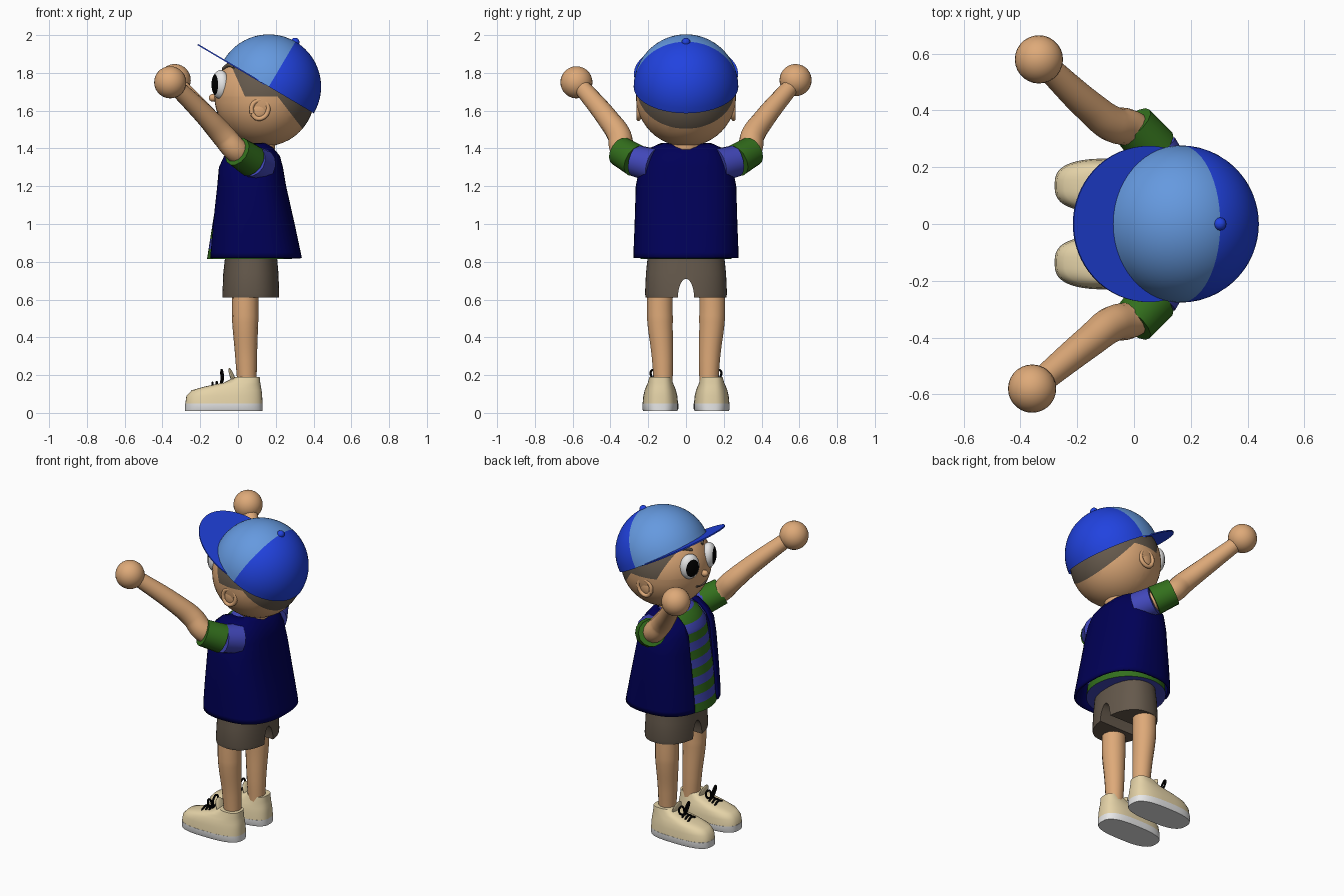
import bpy, bmesh
from math import sin, cos, pi, radians, sqrt, copysign
from mathutils import Matrix, Vector

if "Cube" in bpy.data.objects:
    bpy.data.objects.remove(bpy.data.objects["Cube"])


def material(name, *rgb):
    mat = bpy.data.materials.new(name)
    mat.use_nodes = True
    mat.diffuse_color = (*rgb, 1)
    mat.node_tree.nodes["Principled BSDF"].inputs["Base Color"].default_value = (*rgb, 1)
    return mat


SKIN = material("skin", .73, .40, .19)
SKY = material("light blue", .13, .32, .74)
BLUE = material("cap blue", .015, .055, .74)
NAVY = material("navy", 0, 0, .095)
GREEN = material("green", .033, .16, .012)
VIOLET = material("shirt blue", .055, .065, .5)
BROWN = material("brown", .13, .10, .072)
CREAM = material("cream", .78, .65, .39)
WHITE = material("white", .8, .8, .8)
BLACK = material("black", 0, 0, 0)


def activate(obj):
    bpy.ops.object.select_all(action="DESELECT")
    obj.select_set(True)
    bpy.context.view_layer.objects.active = obj


def smooth(obj):
    activate(obj)
    bpy.ops.object.shade_smooth_by_angle(angle=radians(40))
    return obj


def finish(name, bm, *mats, matrix=Matrix()):
    mesh = bpy.data.meshes.new(name)
    bm.to_mesh(mesh)
    bm.free()
    for mat in mats:
        mesh.materials.append(mat)
    obj = bpy.data.objects.new(name, mesh)
    obj.matrix_world = matrix
    bpy.context.collection.objects.link(obj)
    return smooth(obj)


def cut(bm, co, no, **options):
    geom = bm.verts[:] + bm.edges[:] + bm.faces[:]
    bmesh.ops.bisect_plane(bm, geom=geom, plane_co=co, plane_no=no, **options)


def ball(radius=1, segments=40):
    bm = bmesh.new()
    bmesh.ops.create_uvsphere(bm, u_segments=segments, v_segments=segments // 2, radius=radius)
    return bm


def ellipsoid(name, center, scale, mat, turn=Matrix()):
    matrix = Matrix.Translation(center) @ turn @ Matrix.Diagonal((*scale, 1))
    return finish(name, ball(segments=28), mat, matrix=matrix)


def oval(cx, cy, rx, ry, power, count=48):
    """Points of a superellipse, counter-clockwise."""
    for i in range(count):
        c, s = cos(2 * pi * i / count), sin(2 * pi * i / count)
        yield (cx + rx * copysign(abs(c) ** (2 / power), c),
               cy + ry * copysign(abs(s) ** (2 / power), s))


def loft(sections, power=2.0, caps=True):
    """Sections run upward as (z, front x, back x, centre y, half width)."""
    bm = bmesh.new()
    rings = []
    for z, x0, x1, cy, ry in sections:
        points = oval((x0 + x1) / 2, cy, (x1 - x0) / 2, ry, power)
        rings.append([bm.verts.new((x, y, z)) for x, y in points])
    for low, high in zip(rings, rings[1:]):
        for i in range(len(low)):
            bm.faces.new((low[i - 1], low[i], high[i], high[i - 1]))
    if caps:
        bm.faces.new(rings[0][::-1])
        bm.faces.new(rings[-1])
    return bm


def tube(name, points, radii, mat):
    curve = bpy.data.curves.new(name, "CURVE")
    curve.dimensions = "3D"
    curve.bevel_depth = 1
    curve.bevel_resolution = 5
    curve.use_fill_caps = True
    spline = curve.splines.new("BEZIER")
    spline.bezier_points.add(len(points) - 1)
    for knot, co, radius in zip(spline.bezier_points, points, radii):
        knot.co, knot.radius = co, radius
        knot.handle_left_type = knot.handle_right_type = "AUTO"
    curve.materials.append(mat)
    obj = bpy.data.objects.new(name, curve)
    bpy.context.collection.objects.link(obj)
    activate(obj)
    bpy.ops.object.convert(target="MESH")
    return smooth(bpy.context.object)


# Head, with the hair marked off by clean cuts
HEAD, HEAD_R = Vector((.14, 0, 1.676)), .265
bm = ball(HEAD_R, 48)
bmesh.ops.translate(bm, vec=HEAD, verts=bm.verts)
nape, slope = Vector((.21, 0, 1.675)), Vector((.178, 0, .137))
temple, sideburn = Vector((.03, 0, 1.69)), Vector((.9, 0, .4))
cut(bm, nape, (0, 0, 1))
cut(bm, nape, slope)
cut(bm, temple, sideburn)
for face in bm.faces:
    c = face.calc_center_median()
    above = c.z > nape.z or (c - nape).dot(slope) > 0
    face.material_index = int(above and (c - temple).dot(sideburn) > 0)
finish("head", bm, SKIN, BROWN)


def on_face(y, z, lift=0.0):
    return (HEAD.x - sqrt(HEAD_R ** 2 - y * y - (z - HEAD.z) ** 2) - lift, y, z)


ellipsoid("nose", on_face(0, 1.668, .008), (.022, .02, .02), SKIN)
tube("mouth", [on_face(y, 1.585 + 4 * y * y) for y in (-.05, -.02, .02, .05)], [.005] * 4, BROWN)

# Cap: two-tone crown, button and flat brim share one tilted frame
tilt = Matrix.Translation((.163, 0, 1.727)) @ Matrix.Rotation(radians(30.6), 4, "Y")
bm = ball(.277, 56)
cut(bm, (0, 0, 0), (0, 0, 1), clear_inner=True)
for face in bm.faces:
    face.material_index = int(face.calc_center_median().x < 0)
finish("cap_crown", bm, BLUE, SKY, matrix=tilt)
finish("cap_button", ball(.023, 20), BLUE, matrix=tilt @ Matrix.Translation((0, 0, .274)))
bm = bmesh.new()
brim = bm.faces.new([bm.verts.new((x, y, -.003)) for x, y in oval(-.13, 0, .308, .275, 2, 80)])
top = bmesh.ops.extrude_face_region(bm, geom=[brim])["geom"]
bmesh.ops.translate(bm, vec=(0, 0, .007), verts=[v for v in top if isinstance(v, bmesh.types.BMVert)])
bmesh.ops.recalc_face_normals(bm, faces=bm.faces)
finish("cap_brim", bm, BLUE, matrix=tilt)

# Neck
tube("neck", [(.1, 0, 1.32), (.12, 0, 1.46)], [.085, .085], SKIN)

# Striped shirt
bm = loft([(.815, -.164, .285, 0, .24), (1.0, -.135, .26, 0, .235), (1.2, -.102, .225, 0, .225),
           (1.31, -.088, .205, 0, .2), (1.38, -.045, .18, 0, .16), (1.415, .01, .16, 0, .11)])
BAND = .053
for i in range(1, 12):
    cut(bm, (0, 0, .815 + i * BAND), (0, 0, 1))
for face in bm.faces:
    underside = face.normal.z < -.9
    face.material_index = int(underside or int((face.calc_center_median().z - .815) / BAND) % 2)
finish("shirt", bm, GREEN, VIOLET)

# Open vest
bm = loft([(.82, -.157, .338, 0, .278), (.85, -.156, .332, 0, .278), (1.0, -.143, .3, 0, .272),
           (1.2, -.12, .255, 0, .266), (1.3, -.112, .238, 0, .246), (1.36, -.088, .222, 0, .215),
           (1.405, -.04, .185, 0, .185), (1.43, .01, .15, 0, .13)], 2.5, caps=False)
OPENING = .115
for side in (-1, 1):
    cut(bm, (0, side * OPENING, 0), (0, 1, 0))
front = [f for f in bm.faces if abs(f.calc_center_median().y) < OPENING and f.calc_center_median().x < .04]
bmesh.ops.delete(bm, geom=front, context="FACES")
vest = finish("vest", bm, NAVY)
vest.modifiers.new("thickness", "SOLIDIFY").thickness = .014

# Shorts, with an arch cut between the legs
shorts = finish("shorts", loft([(.61, -.083, .219, 0, .213), (.63, -.084, .22, 0, .217),
                                (.74, -.078, .214, 0, .212), (.9, -.06, .2, 0, .195)], 2.3), BROWN)
arch = ellipsoid("shorts_arch", (.05, 0, .6), (.6, .046, .115), BROWN)
arch.hide_render = True
notch = shorts.modifiers.new("notch", "BOOLEAN")
notch.operation, notch.object = "DIFFERENCE", arch
activate(shorts)
bpy.ops.object.modifier_apply(modifier=notch.name)
bpy.data.objects.remove(arch)
smooth(shorts)

for side, label in ((1, "left"), (-1, "right")):
    # Eye: the pole of the ball faces outward, so the pupil is a clean cap
    bm = ball(segments=48)
    for face in bm.faces:
        face.material_index = int(face.calc_center_median().z > .74)
    aim = Matrix.Rotation(radians(-22 * side), 4, "Z") @ Matrix.Rotation(radians(-90), 4, "Y")
    place = Matrix.Translation(on_face(side * .097, 1.738, -.006))
    finish(label + "_eye", bm, WHITE, BLACK, matrix=place @ aim @ Matrix.Diagonal((.077, .062, .045, 1)))
    brow = [on_face(side * y, z, .004) for y, z in ((.05, 1.822), (.1, 1.842), (.15, 1.83))]
    tube(label + "_eyebrow", brow, (.008, .013, .007), BROWN)

    # Ear with a raised rim
    ear = Vector((.115, side * .238, 1.607))
    lean = Matrix.Rotation(radians(20), 4, "Y")
    ellipsoid(label + "_ear", ear, (.047, .02, .052), SKIN, lean)
    loop = [ear + lean.to_3x3() @ Vector((.044 * cos(a), side * .013, .05 * sin(a)))
            for a in (i * pi / 4 for i in range(-3, 6))]
    tube(label + "_ear_rim", loop, [.012] * len(loop), SKIN)

    # Raised arm, hand and sleeve
    wrist = -.347 + side * .012
    arm = [(.08, side * .25, 1.33), (-.01, side * .335, 1.39), (-.075, side * .352, 1.465),
           (-.155, side * .412, 1.555), (wrist + .017, side * .565, 1.74)]
    tube(label + "_arm", arm, (.06, .066, .064, .057, .044), SKIN)
    ellipsoid(label + "_hand", (wrist, side * .58, 1.756 + side * .006), [.085] * 3, SKIN)
    shoulder, seam, hem = [(x, side * y, z) for x, y, z in
                           ((.12, .17, 1.31), (.07, .265, 1.335), (-.005, .35, 1.385))]
    tube(label + "_sleeve", [shoulder, seam], (.09, .084), VIOLET)
    tube(label + "_cuff", [seam, hem], (.087, .08), GREEN)

    # Bare leg
    tube(label + "_leg", [(.038, side * .138, .66), (.038, side * .138, .5), (.043, side * .125, .3),
                          (.048, side * .12, .14)], (.07, .07, .058, .05), SKIN)

    # Shoe with sole, tongue and laces
    y = side * .136
    finish(label + "_sole", loft([(z, -.28, .13, y, r) for z, r in ((.01, .09), (.02, .095), (.05, .095))], 2.8),
           WHITE)
    bm = loft([(.048, -.279, .13, y, .094), (.09, -.273, .128, y, .09), (.12, -.245, .125, y, .083),
               (.14, -.175, .121, y, .075), (.16, -.075, .118, y, .066), (.19, -.015, .115, y, .058)], 2.8)
    finish(label + "_shoe", bm, CREAM)
    ellipsoid(label + "_tongue", (-.03, y, .19), (.012, .04, .05), CREAM, Matrix.Rotation(radians(-20), 4, "Y"))
    for i in range(3):
        x = -.135 + i * .023
        lace = [(x, y - .045, .138), (x, y, .16 + i * .004), (x, y + .045, .138)]
        tube(f"{label}_lace_{i + 1}", lace, [.006] * 3, BLACK)
    for way in (-1, 1):
        bow = [(-.085, y, .16), (-.088, y + way * .02, .218), (-.085, y + way * .045, .225),
               (-.08, y + way * .045, .19), (-.085, y, .16)]
        tube(f"{label}_bow_{'inner' if way != side else 'outer'}", bow, [.006] * 5, BLACK)
